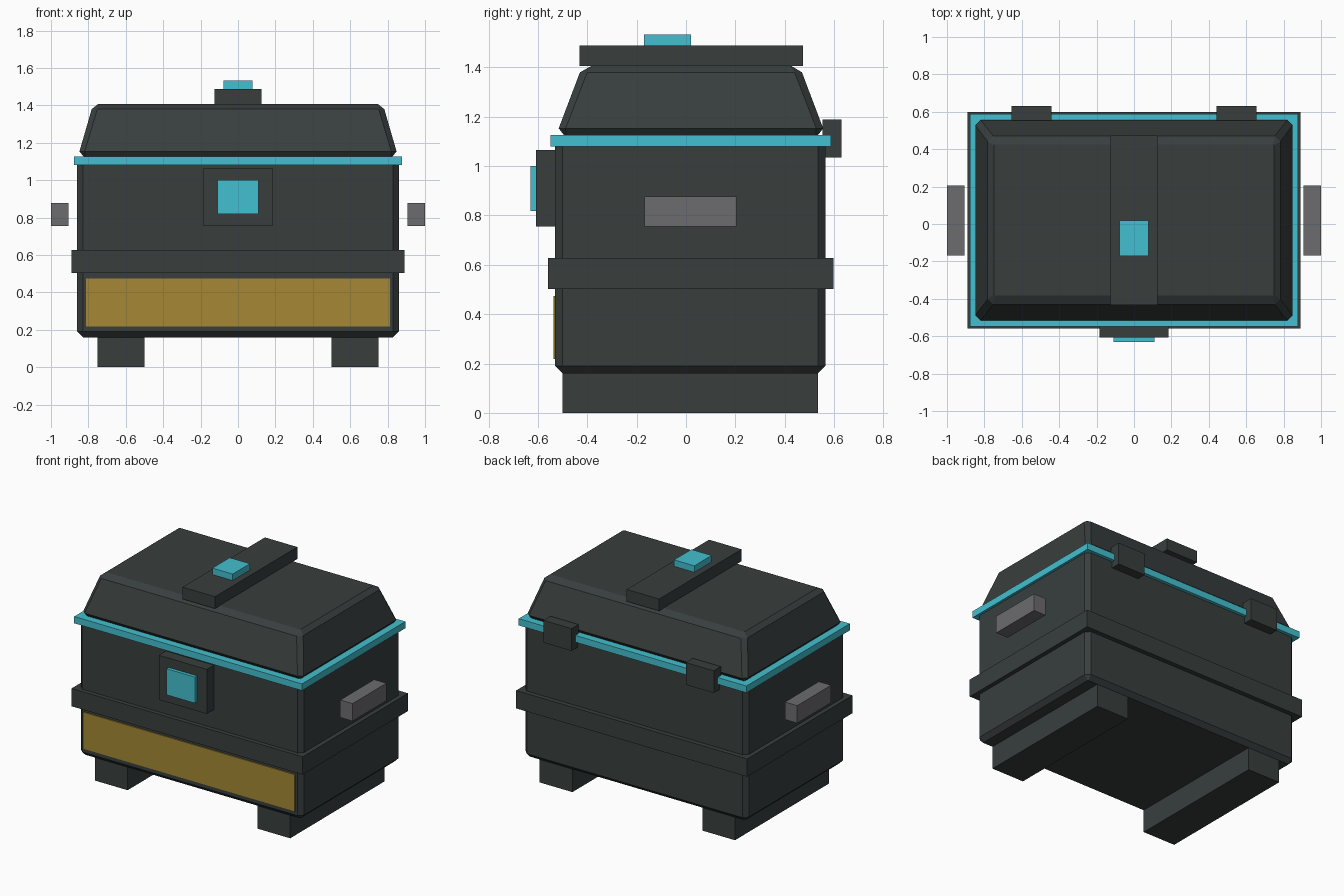
import bpy, bmesh

if "Cube" in bpy.data.objects:
    bpy.data.objects.remove(bpy.data.objects["Cube"])


def material(name, rgb):
    m = bpy.data.materials.new(name)
    m.diffuse_color = (*rgb, 1)
    m.use_nodes = True
    m.node_tree.nodes["Principled BSDF"].inputs["Base Color"].default_value = m.diffuse_color
    return m


DARK = material("dark_slate", (0.040, 0.049, 0.048))
TEAL = material("bright_teal", (0.056, 0.53, 0.63))
GOLD = material("old_gold", (0.381, 0.25, 0.036))
GREY = material("handle_grey", (0.150, 0.150, 0.160))


def finish(name, bm, mat):
    bmesh.ops.recalc_face_normals(bm, faces=bm.faces[:])
    mesh = bpy.data.meshes.new(name)
    bm.to_mesh(mesh)
    bm.free()
    mesh.materials.append(mat)
    ob = bpy.data.objects.new(name, mesh)
    bpy.context.collection.objects.link(ob)
    return ob


def box(name, x, y, z, mat):
    """Box from (min, max) ranges."""
    bm = bmesh.new()
    bmesh.ops.create_cube(bm, size=1)
    for v in bm.verts:
        for i, (a, b) in enumerate((x, y, z)):
            v.co[i] = a if v.co[i] < 0 else b
    return finish(name, bm, mat)


def loft(name, rings, mat):
    """Stack of corner-cut rectangles: (z, half width, y min, y max, corner cut)."""
    bm = bmesh.new()
    loops = []
    for z, h, a, b, c in rings:
        pts = [(-h + c, a), (h - c, a), (h, a + c), (h, b - c),
               (h - c, b), (-h + c, b), (-h, b - c), (-h, a + c)]
        loops.append([bm.verts.new((px, py, z)) for px, py in pts])
    for lo, hi in zip(loops, loops[1:]):
        for i in range(8):
            j = (i + 1) % 8
            bm.faces.new((lo[i], lo[j], hi[j], hi[i]))
    bm.faces.new(loops[0][::-1])
    bm.faces.new(loops[-1])
    return finish(name, bm, mat)


# Main body with chamfered edges, and the tapered lid
loft("body", [(0.16, 0.83, -0.50, 0.535, 0.004), (0.19, 0.86, -0.53, 0.565, 0.03),
              (1.10, 0.86, -0.53, 0.565, 0.03)], DARK)
loft("lid", [(1.12, 0.82, -0.49, 0.53, 0.004), (1.153, 0.848, -0.516, 0.556, 0.028),
             (1.38, 0.782, -0.43, 0.47, 0.03), (1.407, 0.748, -0.382, 0.425, 0.004)], DARK)

# Bands round the body
box("rim_band", (-0.877, 0.877), (-0.549, 0.588), (1.08, 1.127), TEAL)
box("waist_band", (-0.89, 0.89), (-0.56, 0.598), (0.503, 0.627), DARK)

# Lid strap and button
box("lid_strap", (-0.125, 0.125), (-0.432, 0.474), (1.405, 1.488), DARK)
box("lid_button", (-0.078, 0.078), (-0.17, 0.02), (1.485, 1.533), TEAL)

# Latch and front panel
box("latch_plate", (-0.185, 0.185), (-0.607, -0.52), (0.755, 1.065), DARK)
box("latch_light", (-0.11, 0.11), (-0.63, -0.60), (0.818, 1.0), TEAL)
box("front_panel", (-0.813, 0.813), (-0.537, -0.529), (0.218, 0.473), GOLD)

# Paired parts: runners, floating side handles, hinges
for side, s in (("left", -1), ("right", 1)):
    def span(a, b):
        return tuple(sorted((s * a, s * b)))
    box(side + "_runner", span(0.50, 0.752), (-0.50, 0.535), (0, 0.17), DARK)
    box(side + "_handle", span(0.905, 1.0), (-0.168, 0.205), (0.755, 0.877), GREY)
    box(side + "_hinge", span(0.44, 0.655), (0.553, 0.63), (1.035, 1.19), DARK)
